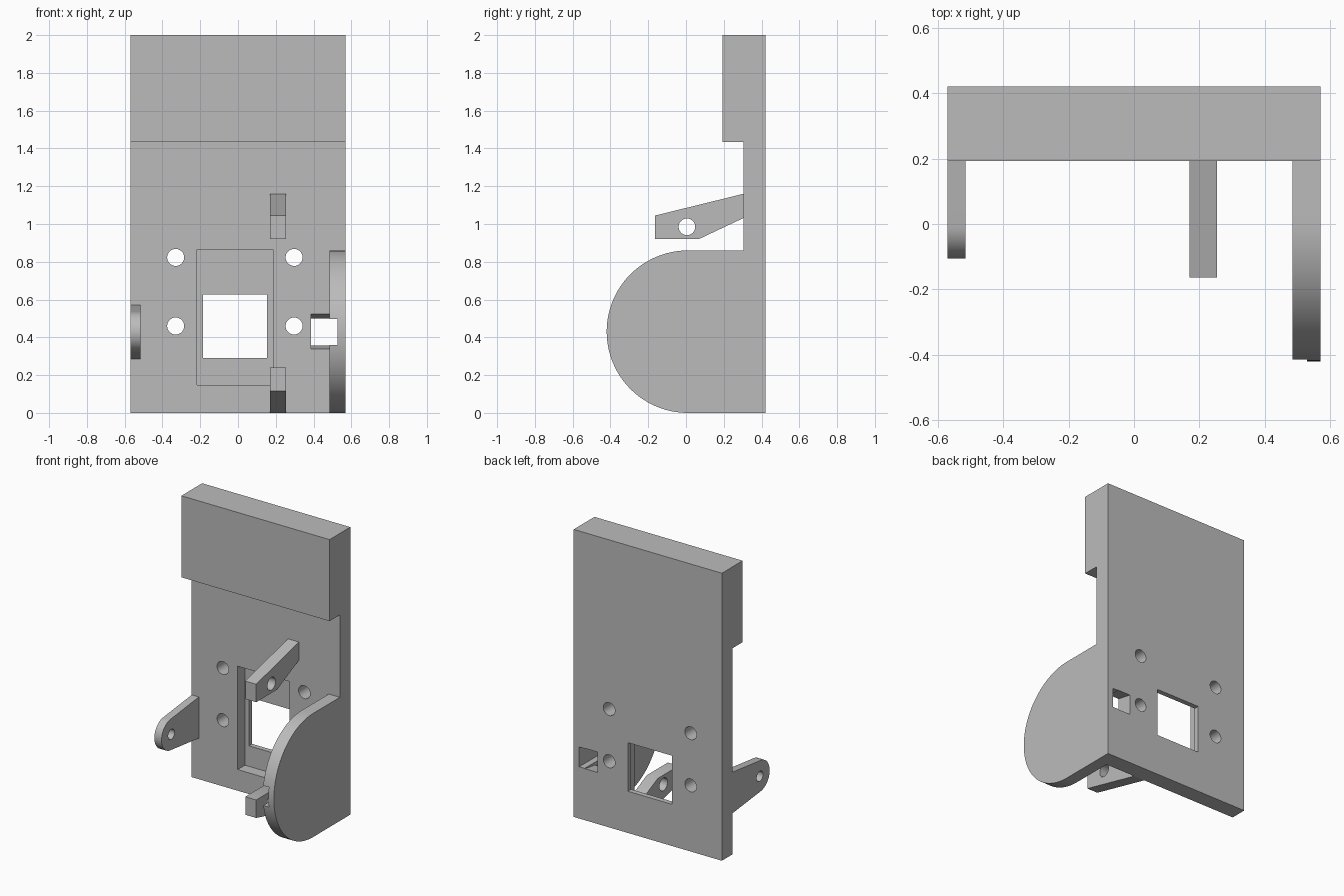
import bpy, bmesh
from math import sin, cos, pi, radians
from mathutils import Vector

cube = bpy.data.objects.get("Cube")
if cube:
    bpy.data.objects.remove(cube, do_unlink=True)

grey = bpy.data.materials.new("plain grey")
grey.use_nodes = True
colour = (0.5, 0.5, 0.5, 1)
grey.diffuse_color = colour
grey.node_tree.nodes["Principled BSDF"].inputs["Base Color"].default_value = colour


def finish(name, bm):
    bmesh.ops.recalc_face_normals(bm, faces=bm.faces)
    mesh = bpy.data.meshes.new(name)
    bm.to_mesh(mesh)
    bm.free()
    mesh.materials.append(grey)
    obj = bpy.data.objects.new(name, mesh)
    bpy.context.collection.objects.link(obj)
    return obj


def prism(name, profile, x0, x1):
    """Extrude a (y, z) profile along x."""
    bm = bmesh.new()
    face = bm.faces.new([bm.verts.new((x0, y, z)) for y, z in profile])
    out = bmesh.ops.extrude_face_region(bm, geom=[face])
    moved = [v for v in out["geom"] if isinstance(v, bmesh.types.BMVert)]
    bmesh.ops.translate(bm, verts=moved, vec=(x1 - x0, 0, 0))
    return finish(name, bm)


def box(name, x0, x1, y0, y1, z0, z1):
    return prism(name, [(y0, z0), (y1, z0), (y1, z1), (y0, z1)], x0, x1)


def cylinder(name, centre, radius, length, axis):
    bm = bmesh.new()
    bmesh.ops.create_cone(bm, cap_ends=True, segments=32, radius1=radius,
                          radius2=radius, depth=length)
    turn = Vector((0, 0, 1)).rotation_difference(Vector(axis)).to_matrix()
    bmesh.ops.rotate(bm, verts=bm.verts, matrix=turn)
    bmesh.ops.translate(bm, verts=bm.verts, vec=centre)
    return finish(name, bm)


def arc(y, z, radius, start, end, steps):
    angles = [radians(start + (end - start) * i / steps) for i in range(steps + 1)]
    return [(y + radius * cos(a), z + radius * sin(a)) for a in angles]


def cut(obj, *cutters):
    bpy.ops.object.select_all(action="DESELECT")
    bpy.context.view_layer.objects.active = obj
    obj.select_set(True)
    for cutter in cutters:
        mod = obj.modifiers.new("cut", "BOOLEAN")
        mod.operation = "DIFFERENCE"
        mod.solver = "EXACT"
        mod.object = cutter
        bpy.ops.object.modifier_apply(modifier=mod.name)
        bpy.data.objects.remove(cutter, do_unlink=True)


W, FRONT, BACK = 0.57, 0.305, 0.42

# Back plate with its thick top block
plate = prism("back_plate", [(BACK, 0), (BACK, 2), (0.192, 2), (0.192, 1.433),
                             (FRONT, 1.433), (FRONT, 0)], -W, W)

# Stepped window, screw holes and the tapered side slot
cut(plate,
    box("recess", -0.216, 0.184, 0.2, 0.385, 0.147, 0.866),
    box("window", -0.185, 0.154, 0.2, 0.5, 0.29, 0.628))
for x in (-0.33, 0.297):
    for z in (0.46, 0.823):
        cut(plate, cylinder("screw_hole", (x, 0.36, z), 0.045, 0.5, (0, 1, 0)))
cut(plate,
    prism("slot", [(FRONT, 0.339), (BACK, 0.358), (BACK, 0.5), (FRONT, 0.523)],
          0.386, 0.486),
    box("slot_side", 0.48, 0.528, 0.2, 0.5, 0.36, 0.498))

# Large round-nosed side plate, grooved on its inner face
side = prism("side_plate", [(FRONT, 0)] + arc(0.01, 0.43, 0.43, 270, 90, 48)
             + [(FRONT, 0.86)], 0.485, W)
cut(side, box("groove", 0.4, 0.528, -0.6, 0.4, 0.36, 0.498))

# Small tapered ear with a pivot hole
ear = prism("side_ear", [(FRONT, 0.285)] + arc(0.003, 0.428, 0.108, 264, 96, 28)
            + [(FRONT, 0.572)], -W, -0.515)
cut(ear, cylinder("ear_hole", (-0.54, 0.003, 0.428), 0.035, 0.3, (1, 0, 0)))

# Pair of pivot arms, mirrored about the middle of the window
arm_profile = [(FRONT, 1.16), (-0.163, 1.045), (-0.163, 0.92),
               (0.068, 0.92), (FRONT, 1.032)]
for name, flip in (("upper_arm", False), ("lower_arm", True)):
    def place(z):
        return 1.16 - z if flip else z
    arm = prism(name, [(y, place(z)) for y, z in arm_profile], 0.17, 0.254)
    cut(arm, cylinder("arm_hole", (0.21, 0.005, place(0.985)), 0.044, 0.4, (1, 0, 0)))

# Smooth the round edges only
bpy.ops.object.select_all(action="DESELECT")
for obj in bpy.context.scene.objects:
    if obj.type == "MESH":
        obj.select_set(True)
        bpy.context.view_layer.objects.active = obj
bpy.ops.object.shade_smooth_by_angle(angle=radians(30))
